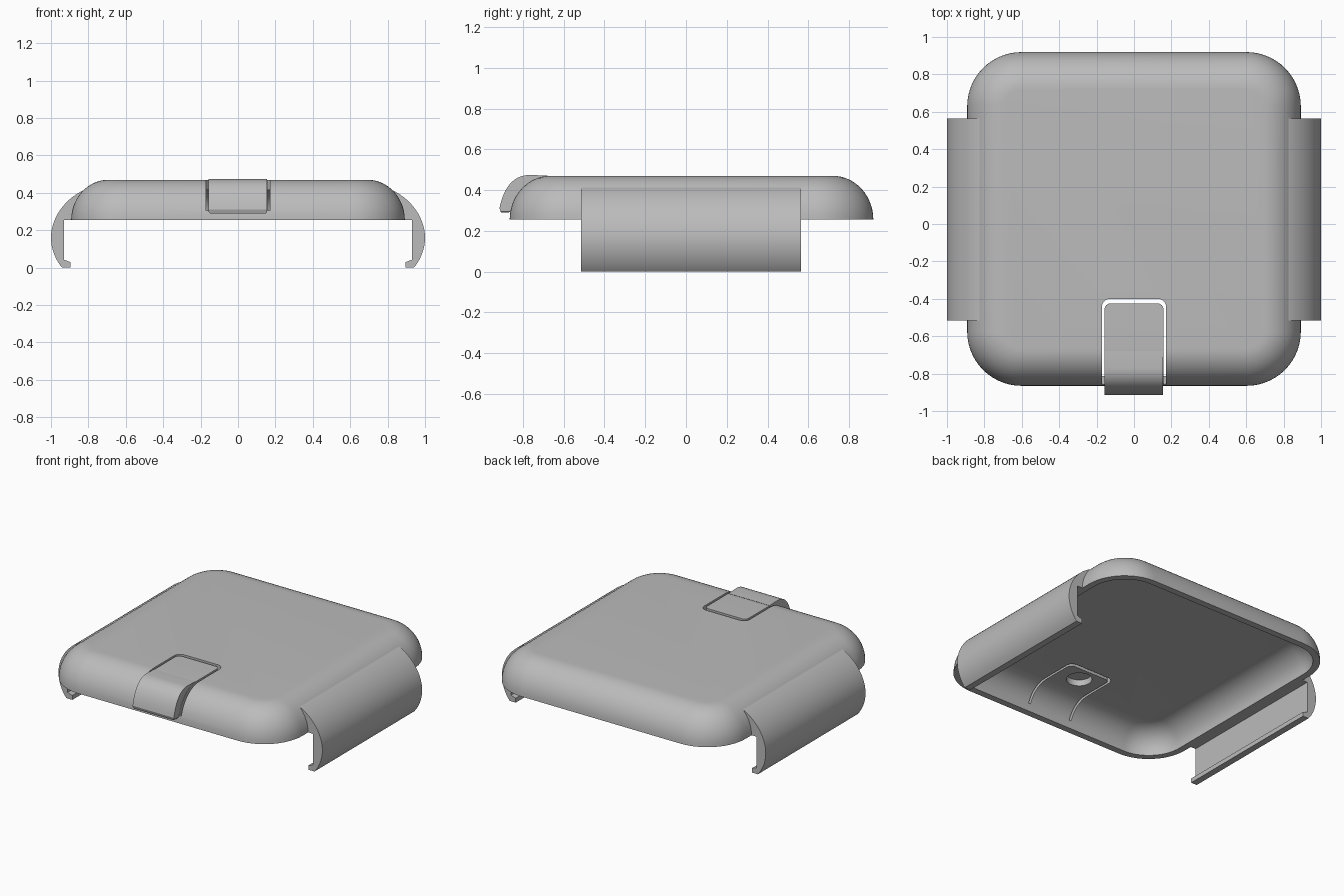
import bpy, bmesh, math
from mathutils import Vector
from mathutils.geometry import interpolate_bezier

if "Cube" in bpy.data.objects:
    bpy.data.objects.remove(bpy.data.objects["Cube"])

CY = 0.027      # centre of the cover in y
BASE = 0.255    # height of the cover rim

plastic = bpy.data.materials.new("grey_plastic")
plastic.use_nodes = True
colour = (0.5, 0.5, 0.5, 1)
plastic.diffuse_color = colour
plastic.node_tree.nodes["Principled BSDF"].inputs["Base Color"].default_value = colour


def make_object(name, bm):
    bmesh.ops.recalc_face_normals(bm, faces=bm.faces)
    mesh = bpy.data.meshes.new(name)
    bm.to_mesh(mesh)
    bm.free()
    mesh.materials.append(plastic)
    obj = bpy.data.objects.new(name, mesh)
    bpy.context.collection.objects.link(obj)
    return obj


def activate(obj):
    bpy.ops.object.select_all(action='DESELECT')
    obj.select_set(True)
    bpy.context.view_layer.objects.active = obj


def smooth(obj, angle=30):
    activate(obj)
    bpy.ops.object.shade_smooth_by_angle(angle=math.radians(angle))


def prism(name, outline, place, start, end):
    """Extrude a closed 2D outline from start to end."""
    bm = bmesh.new()
    rings = [[bm.verts.new(place(a, b, t)) for a, b in outline] for t in (start, end)]
    n = len(outline)
    for i in range(n):
        j = (i + 1) % n
        bm.faces.new((rings[0][i], rings[0][j], rings[1][j], rings[1][i]))
    for ring in rings:
        bm.faces.new(ring)
    return make_object(name, bm)


def bezier(a, h1, h2, b, count):
    pts = interpolate_bezier(*(Vector((*p, 0)) for p in (a, h1, h2, b)), count)
    return [(p.x, p.y) for p in pts]


def cut(obj, cutter):
    cutter.hide_render = True
    mod = obj.modifiers.new("cut", 'BOOLEAN')
    mod.operation = 'DIFFERENCE'
    mod.solver = 'EXACT'
    mod.object = cutter
    activate(obj)
    bpy.ops.object.modifier_apply(modifier=mod.name)
    bpy.data.objects.remove(cutter)


# Hollow cover: stacked rounded squares, outside then inside
def rounded_square(bm, half, radius, z, steps=14):
    ring = []
    for quarter in range(4):
        mid = math.pi / 4 + quarter * math.pi / 2
        cx = math.copysign(half - radius, math.cos(mid))
        cy = math.copysign(half - radius, math.sin(mid))
        for i in range(steps + 1):
            a = (quarter + i / steps) * math.pi / 2
            ring.append(bm.verts.new((cx + radius * math.cos(a), CY + cy + radius * math.sin(a), z)))
    return ring


def dome(bm, half, radius, inset, height, steps=14):
    rings = []
    for i in range(steps + 1):
        a = i / steps * math.pi / 2
        d = inset * (1 - math.cos(a))
        rings.append(rounded_square(bm, half - d, radius - d, BASE + height * math.sin(a)))
    return rings


bm = bmesh.new()
outer = dome(bm, 0.892, 0.29, 0.2, 0.215)
inner = dome(bm, 0.847, 0.245, 0.165, 0.16)
rings = outer[::-1] + inner
for r0, r1 in zip(rings, rings[1:]):
    for i in range(len(r0)):
        j = (i + 1) % len(r0)
        bm.faces.new((r0[i], r0[j], r1[j], r1[i]))
bm.faces.new(outer[-1])
bm.faces.new(inner[-1])
cover = make_object("cover", bm)


# U-shaped slot that frees the latch tongue
def u_path(half, back, radius, steps=6):
    pts = [(half, -1.2)]
    for side in (0, 1):
        for i in range(steps + 1):
            a = (side + i / steps) * math.pi / 2
            cx = (half - radius) * (1 - 2 * side)
            pts.append((cx + radius * math.cos(a), back - radius + radius * math.sin(a)))
    return pts + [(-half, -1.2)]


slot = u_path(0.172, -0.40, 0.045) + u_path(0.157, -0.425, 0.03)[::-1]
cut(cover, prism("slot_cutter", slot, lambda a, b, t: (a, b, t), 0.305, 0.8))

# Round recess under the tongue
disc = [(0.08 * math.cos(i * math.pi / 16), -0.53 + 0.08 * math.sin(i * math.pi / 16))
        for i in range(32)]
cut(cover, prism("recess_cutter", disc, lambda a, b, t: (a, b, t), 0.35, 0.457))
smooth(cover)

# Raised thumb cap on the tongue, with clipped lower corners
cap_outline = bezier((-0.77, 0.474), (-0.86, 0.472), (-0.90, 0.39), (-0.915, 0.31), 14)
cap_outline += [(-0.908, 0.29), (-0.87, 0.29), (-0.85, 0.30), (-0.78, 0.40), (-0.69, 0.44), (-0.68, 0.471)]
cap = prism("latch_cap", cap_outline, lambda a, b, t: (t, a, b), -0.158, 0.155)
for side in (-1, 1):
    corner = [(side * 0.125, 0.26), (side * 0.2, 0.26), (side * 0.2, 0.35)]
    cut(cap, prism("corner_cutter", corner, lambda a, b, t: (a, t, b), -1.0, -0.6))
smooth(cap)

# Hooked side clips
clip = bezier((0.80, 0.425), (0.92, 0.38), (1.0, 0.27), (1.0, 0.16), 16)
clip += bezier((1.0, 0.16), (1.0, 0.10), (0.975, 0.04), (0.94, 0.0), 10)[1:]
clip += [(0.895, 0.0), (0.895, 0.03), (0.93, 0.042), (0.93, BASE), (0.87, BASE), (0.855, 0.31), (0.80, 0.39)]
for side, name in ((1, "left_clip"), (-1, "right_clip")):
    smooth(prism(name, clip, lambda a, b, t: (side * a, t, b), -0.515, 0.565))
